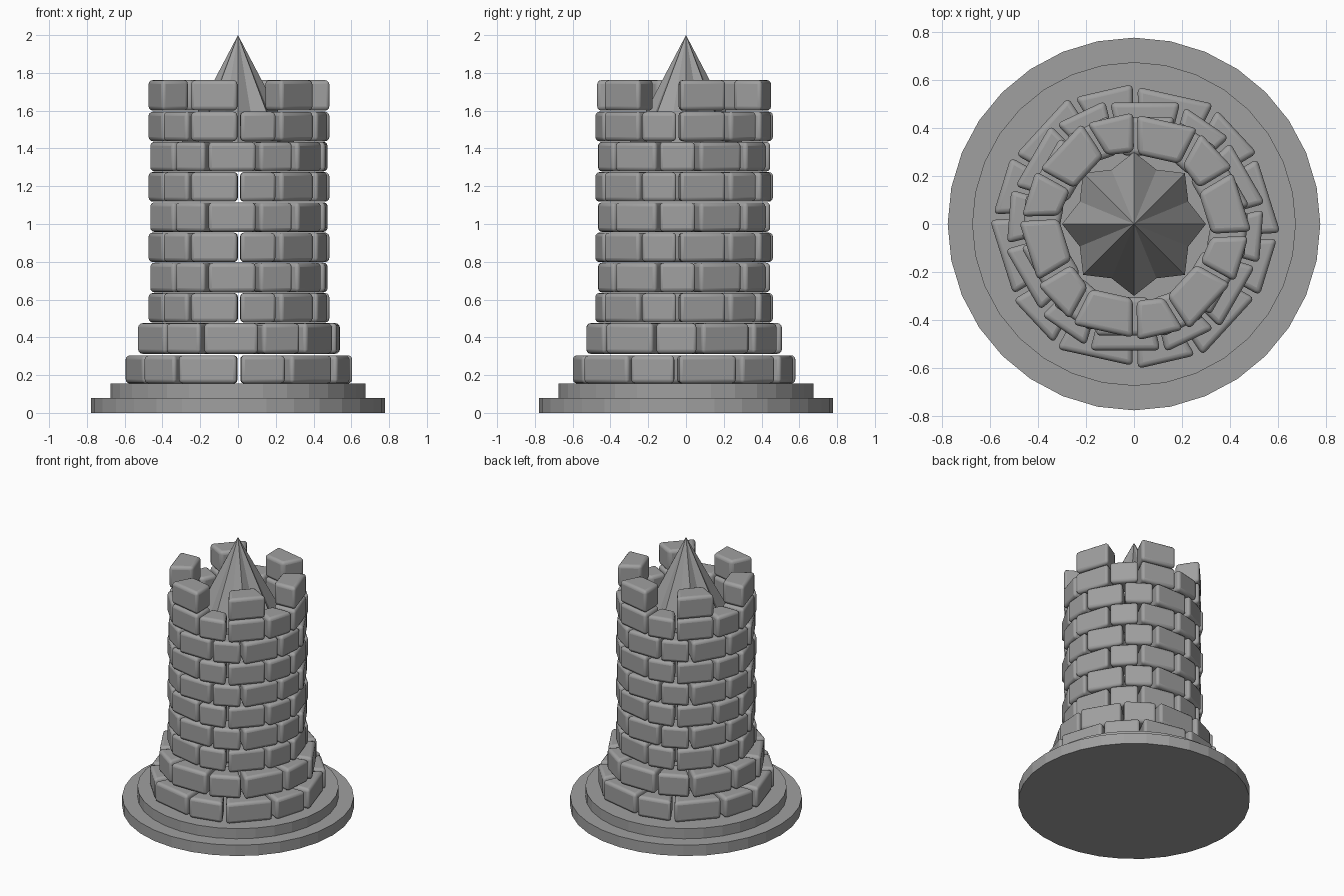
import bpy, bmesh, math

cube = bpy.data.objects.get("Cube")
if cube:
    bpy.data.objects.remove(cube, do_unlink=True)

stone = bpy.data.materials.new("grey_stone")
stone.use_nodes = True
GREY = (0.35, 0.35, 0.35, 1)
stone.diffuse_color = GREY
stone.node_tree.nodes["Principled BSDF"].inputs["Base Color"].default_value = GREY


def polar(radius, degrees):
    """Point on a circle, clockwise from the back."""
    a = math.radians(degrees)
    return radius * math.sin(a), radius * math.cos(a)


def prism(bm, outline, z0, z1):
    low = [bm.verts.new((x, y, z0)) for x, y in outline]
    high = [bm.verts.new((x, y, z1)) for x, y in outline]
    bm.faces.new(low)
    bm.faces.new(high)
    for i in range(len(low)):
        j = (i + 1) % len(low)
        bm.faces.new((low[i], low[j], high[j], high[i]))


def finish(name, bm, location=(0, 0, 0), bevel=0):
    bmesh.ops.recalc_face_normals(bm, faces=bm.faces)
    mesh = bpy.data.meshes.new(name)
    bm.to_mesh(mesh)
    bm.free()
    mesh.materials.append(stone)
    obj = bpy.data.objects.new(name, mesh)
    obj.location = location
    bpy.context.collection.objects.link(obj)
    if bevel:
        mod = obj.modifiers.new("worn_edges", "BEVEL")
        mod.width = bevel
        mod.segments = 3
        mod.limit_method = "NONE"
        bpy.ops.object.select_all(action="DESELECT")
        obj.select_set(True)
        bpy.context.view_layer.objects.active = obj
        bpy.ops.object.shade_smooth_by_angle(angle=math.radians(35))
    return obj


# Brick outlines as (radius, degrees): outer pair, then inner pair
LARGE = [(0.465, 1), (0.485, 32.5), (0.32, 35.5), (0.30, 2)]
SMALL = [(0.475, 35), (0.475, 59), (0.31, 59), (0.32, 38)]


def course(name, z, height, scale=1, turn=0, bricks=(LARGE, SMALL)):
    """Ring of six repeated brick groups."""
    bm = bmesh.new()
    for step in range(6):
        for brick in bricks:
            outline = [polar(r * scale, a + 60 * step - turn) for r, a in brick]
            prism(bm, outline, z, z + height)
    finish(name, bm, (0.005, -0.01, 0), 0.022)


# Stepped round plinth
for name, radius, z0, z1 in (("lower_plinth", 0.777, 0, 0.08),
                             ("upper_plinth", 0.675, 0.08, 0.155)):
    bm = bmesh.new()
    prism(bm, [polar(radius, 360 * i / 32) for i in range(32)], z0, z1)
    finish(name, bm)

# Wide footing courses
HALF_BOND = 12.5
course("footing_course_lower", 0.155, 0.15, 1.25)
course("footing_course_upper", 0.313, 0.162, 1.135, HALF_BOND)

# Wall courses in alternating bond
for k in range(7):
    course(f"wall_course_{k + 1}", 0.478 + 0.16 * k, 0.157, 1, HALF_BOND * (k % 2))

# Battlement blocks
course("battlements", 1.6, 0.162, bricks=(LARGE,))

# Star-shaped spire
bm = bmesh.new()
ring = [bm.verts.new((*polar(0.245 if i % 2 else 0.30, 22.5 * i), 1.43))
        for i in range(16)]
tip = bm.verts.new((0, 0, 2))
bm.faces.new(ring)
for i in range(16):
    bm.faces.new((ring[i], ring[(i + 1) % 16], tip))
finish("spire", bm)
